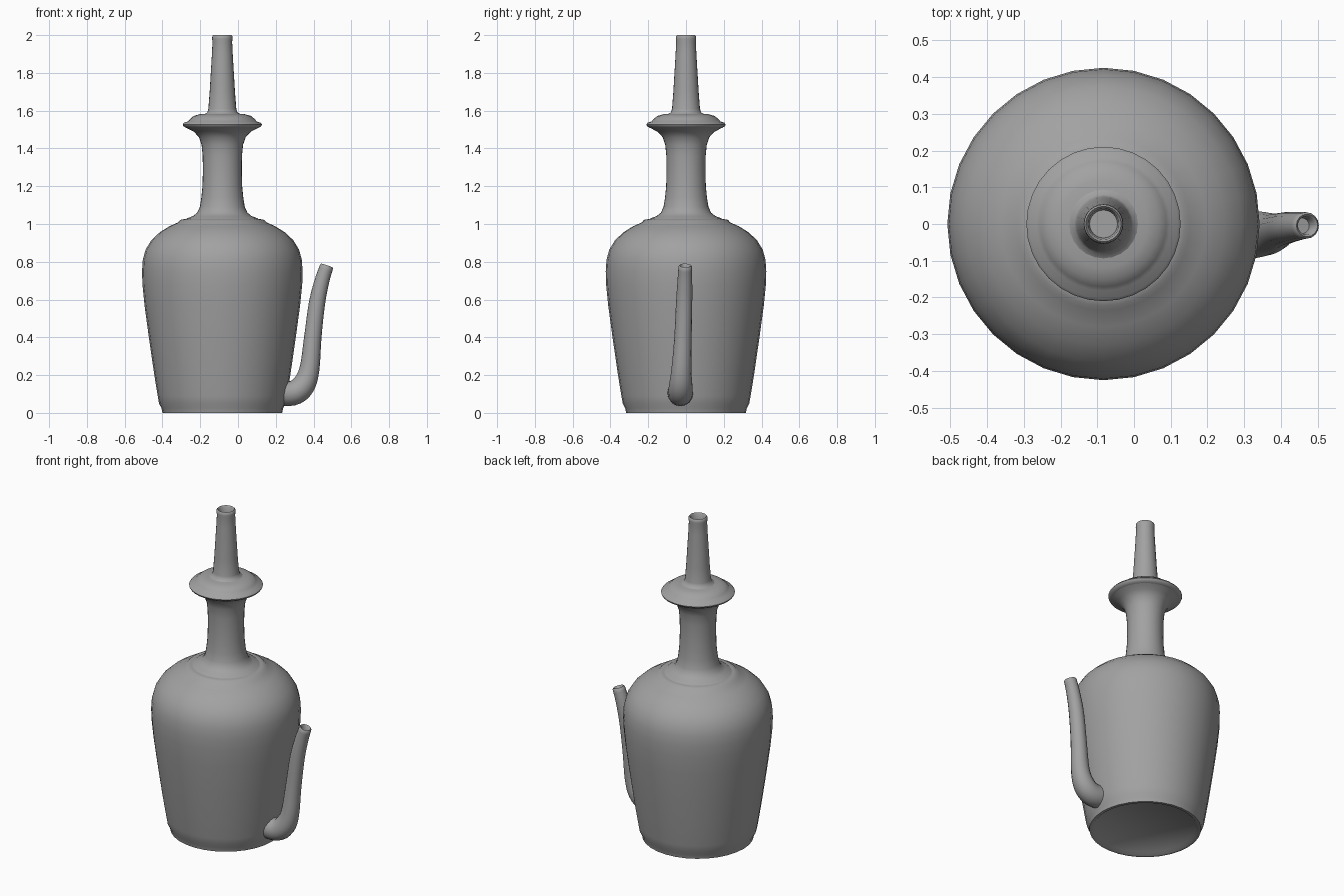
import bpy, bmesh, math
from mathutils import Vector

cube = bpy.data.objects.get("Cube")
if cube:
    bpy.data.objects.remove(cube, do_unlink=True)

GREY = (0.36, 0.36, 0.36, 1)
clay = bpy.data.materials.new("grey_clay")
clay.use_nodes = True
clay.diffuse_color = GREY
shader = clay.node_tree.nodes["Principled BSDF"]
shader.inputs["Base Color"].default_value = GREY
shader.inputs["Roughness"].default_value = 0.8


def skin(name, rings):
    """Bridge a list of vertex-position rings, cap both ends, smooth."""
    bm = bmesh.new()
    loops = [[bm.verts.new(p) for p in ring] for ring in rings]
    n = len(loops[0])
    for a, b in zip(loops, loops[1:]):
        for i in range(n):
            j = (i + 1) % n
            bm.faces.new((a[i], a[j], b[j], b[i]))
    bm.faces.new(loops[0][::-1])
    bm.faces.new(loops[-1])
    bmesh.ops.recalc_face_normals(bm, faces=bm.faces)
    mesh = bpy.data.meshes.new(name)
    bm.to_mesh(mesh)
    bm.free()
    mesh.materials.append(clay)
    obj = bpy.data.objects.new(name, mesh)
    bpy.context.collection.objects.link(obj)
    bpy.ops.object.select_all(action='DESELECT')
    obj.select_set(True)
    bpy.context.view_layer.objects.active = obj
    bpy.ops.object.shade_smooth_by_angle(angle=math.radians(50))
    return obj


def circle(centre, u, v, r, sides):
    turn = 2 * math.pi / sides
    return [centre + r * (math.cos(i * turn) * u + math.sin(i * turn) * v)
            for i in range(sides)]


def lathe(name, profile, x, sides=32):
    X, Y = Vector((1, 0, 0)), Vector((0, 1, 0))
    return skin(name, [circle(Vector((x, 0, z)), X, Y, r, sides)
                       for r, z in profile])


def smooth_path(points, steps=4):
    """Catmull-Rom interpolation of (x, y, z, radius) points."""
    p = [Vector(q) for q in points]
    p = [2 * p[0] - p[1]] + p + [2 * p[-1] - p[-2]]
    out = []
    for a, b, c, d in zip(p, p[1:], p[2:], p[3:]):
        for s in range(steps):
            t = s / steps
            out.append(0.5 * (2 * b + (c - a) * t + (2*a - 5*b + 4*c - d) * t**2
                              + (3*b - a - 3*c + d) * t**3))
    return out + [p[-2]]


def tube(name, points, sides=16):
    """Tapered tube with a hollowed mouth at its far end."""
    path = smooth_path(points)
    rings = []
    for i, q in enumerate(path):
        ahead, behind = path[min(i + 1, len(path) - 1)], path[max(i - 1, 0)]
        tangent = (ahead - behind).xyz.normalized()
        v = Vector((0, 1, 0))
        u = v.cross(tangent).normalized()
        v = tangent.cross(u)
        rings.append(circle(q.xyz, u, v, q.w, sides))
    tip = path[-1]
    for depth, scale in ((-0.006, 0.85), (0.0, 0.68), (0.04, 0.6)):
        rings.append(circle(tip.xyz - tangent * depth, u, v, tip.w * scale, sides))
    return skin(name, rings)


AXIS = -0.083

# Vessel body with a slightly recessed base
lathe("body", [
    (0.285, 0.015), (0.3, 0.0), (0.317, 0.0), (0.322, 0.025), (0.335, 0.05),
    (0.342, 0.09), (0.36, 0.2), (0.389, 0.4), (0.412, 0.57), (0.423, 0.68),
    (0.425, 0.75), (0.421, 0.81), (0.406, 0.865), (0.375, 0.915),
    (0.33, 0.957), (0.28, 0.988), (0.235, 1.008), (0.222, 1.022),
    (0.2, 1.026), (0.14, 1.026)], AXIS)

# Waisted neck flaring into the rim
lathe("neck", [
    (0.2, 1.02), (0.185, 1.031), (0.155, 1.042), (0.133, 1.06), (0.119, 1.09),
    (0.111, 1.14), (0.105, 1.2), (0.103, 1.28), (0.104, 1.36), (0.11, 1.42),
    (0.124, 1.46), (0.15, 1.488), (0.188, 1.508), (0.2, 1.515)], AXIS)

# Flange with a domed top
lathe("flange", [
    (0.188, 1.507), (0.206, 1.518), (0.21, 1.527), (0.203, 1.536),
    (0.182, 1.543), (0.171, 1.556), (0.152, 1.572), (0.12, 1.581),
    (0.06, 1.586)], AXIS)

# Tall tapered mouthpiece with a hollow top
lathe("mouthpiece", [
    (0.1, 1.58), (0.08, 1.59), (0.074, 1.61), (0.067, 1.7), (0.061, 1.8),
    (0.055, 1.9), (0.052, 1.965), (0.054, 1.98), (0.053, 1.995),
    (0.048, 2.0), (0.042, 1.993), (0.038, 1.95)], AXIS, 24)

# Curved side spout
tube("spout", [
    (0.2, -0.03, 0.11, 0.07), (0.29, -0.03, 0.105, 0.066),
    (0.345, -0.028, 0.145, 0.062), (0.378, -0.024, 0.23, 0.053),
    (0.396, -0.016, 0.4, 0.046), (0.418, -0.01, 0.58, 0.043),
    (0.445, -0.006, 0.7, 0.039), (0.469, -0.004, 0.775, 0.036)])
